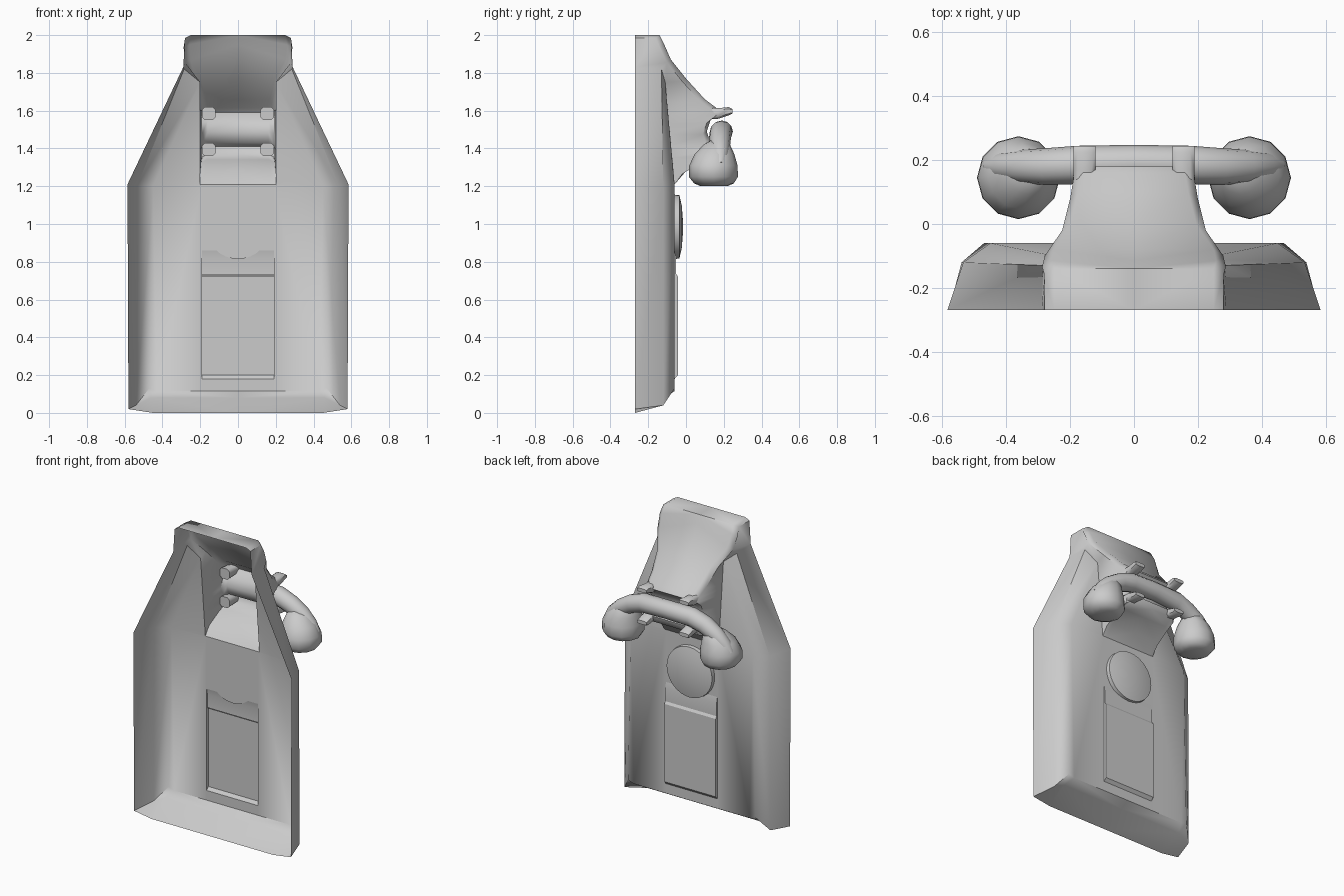
import bpy, bmesh, math
from mathutils import Vector

cube = bpy.data.objects.get("Cube")
if cube:
    bpy.data.objects.remove(cube)

grey = bpy.data.materials.new("plain grey")
grey.use_nodes = True
colour = (0.6, 0.6, 0.6, 1)
grey.diffuse_color = colour
grey.node_tree.nodes["Principled BSDF"].inputs["Base Color"].default_value = colour


def finish(name, bm, angle=50, open_shell=False):
    """Weld, orient and smooth a mesh, then add it to the scene."""
    bmesh.ops.remove_doubles(bm, verts=bm.verts, dist=0.002)
    bmesh.ops.recalc_face_normals(bm, faces=bm.faces)
    if open_shell and sum(f.normal.y * f.calc_area() for f in bm.faces) < 0:
        bmesh.ops.reverse_faces(bm, faces=bm.faces)
    mesh = bpy.data.meshes.new(name)
    bm.to_mesh(mesh)
    bm.free()
    obj = bpy.data.objects.new(name, mesh)
    bpy.context.collection.objects.link(obj)
    mesh.materials.append(grey)
    bpy.ops.object.select_all(action='DESELECT')
    obj.select_set(True)
    bpy.context.view_layer.objects.active = obj
    bpy.ops.object.shade_smooth_by_angle(angle=math.radians(angle))
    return obj


def face(bm, points):
    """Add a face and its mirror image across x."""
    clean = [p for i, p in enumerate(points) if (Vector(p) - Vector(points[i - 1])).length > 1e-5]
    if len(clean) < 3:
        return
    for s in (1, -1):
        bm.faces.new([bm.verts.new((s * x, y, z)) for x, y, z in clean])


def strip(bm, a, b):
    """Join two rows of points with quads."""
    for i in range(len(a) - 1):
        face(bm, [a[i], a[i + 1], b[i + 1], b[i]])


def loft(bm, rings, caps=True):
    rows = [[bm.verts.new(p) for p in r] for r in rings]
    n = len(rows[0])
    for a, b in zip(rows, rows[1:]):
        for i in range(n):
            bm.faces.new([a[i], a[(i + 1) % n], b[(i + 1) % n], b[i]])
    if caps:
        bm.faces.new(rows[0])
        bm.faces.new(rows[-1])


# Body shell: wall rim, chamfer and front plateau, open towards the wall
rim = [(0, -.27, 0), (.45, -.27, 0), (.58, -.27, .02), (.585, -.27, 1.21), (.29, -.27, 1.83)]
bend = [(0, -.12, .08), (.46, -.12, .08), (.54, -.12, .04), (.535, -.12, 1.2), (.285, -.13, 1.82)]
edge = [(0, -.06, .115), (.43, -.06, .115), (.47, -.06, .13), (.45, -.06, 1.2), (.2, -.11, 1.75)]
neck_foot = (.2, -.06, 1.21)
bm = bmesh.new()
strip(bm, rim, bend)
strip(bm, bend, edge)
face(bm, [edge[3], edge[4], neck_foot])
face(bm, [(.19, -.06, .115)] + edge[1:4] + [neck_foot, (.19, -.06, 1.21)])
for low, high in ((.115, .18), (.86, 1.21)):
    face(bm, [(0, -.06, low), (.19, -.06, low), (.19, -.06, high), (0, -.06, high)])

# Neck: y, z and half width down the front, over the cradle and back under it
neck = [(-.27, 2, .28), (-.14, 2, .28), (-.115, 1.95, .288), (-.08, 1.87, .28),
        (0, 1.77, .225), (.1, 1.66, .2), (.16, 1.615, .19), (.18, 1.59, .19),
        (.13, 1.55, .19), (.11, 1.49, .19), (.13, 1.43, .19), (.18, 1.41, .19),
        (.17, 1.37, .19), (.1, 1.34, .195), (0, 1.28, .2), (-.06, 1.21, .2)]
middle, shoulder, corner = [], [], []
for y, z, w in neck:
    middle.append((0, y, z))
    shoulder.append((w - .03, y, z))
    corner.append((w, max(y - .02, -.27), z - .015))
corner[-1] = neck_foot
strip(bm, middle, shoulder)
strip(bm, shoulder, corner)
face(bm, corner[:4] + [bend[4], rim[4]])
foot = []
for x, y, z in corner[3:]:
    t = min(max((1.75 - z) / .54, 0), 1)
    foot.append(Vector(edge[4]).lerp(Vector(neck_foot), t)[:])
foot[0] = bend[4]
strip(bm, corner[3:], foot)
finish("body_shell", bm, 55, True)

# Raised lower panel
panel = [(-.06, .18), (-.042, .2), (-.042, .72), (-.052, .735), (-.052, .82), (-.06, .86)]
bm = bmesh.new()
strip(bm, [(0, y, z) for y, z in panel], [(.19, y, z) for y, z in panel])
strip(bm, [(.19, y, z) for y, z in panel], [(.19, -.06, z) for y, z in panel])
finish("lower_panel", bm, 30, True)

# Domed dial
bm = bmesh.new()
rings = []
for y, r in ((-.06, .17), (-.035, .168), (-.022, .11), (-.016, .03)):
    rings.append([(r * math.cos(a * math.tau / 32), y, .985 + r * math.sin(a * math.tau / 32))
                  for a in range(32)])
loft(bm, rings)
finish("dial", bm, 40)

# Cradle prongs: an upper and a lower pair
for row, z, lift in (("upper", 1.585, .012), ("lower", 1.395, -.012)):
    for side, s in (("left", 1), ("right", -1)):
        bm = bmesh.new()
        rings = []
        for y, dz, h in ((.08, 0, .035), (.17, 0, .028), (.225, lift, .022), (.245, lift, .012)):
            rings.append([(s * (.155 + .035 * u), y, z + dz + h * v)
                          for u, v in ((-1, -.6), (-.6, -1), (.6, -1), (1, -.6),
                                       (1, .6), (.6, 1), (-.6, 1), (-1, .6))])
        loft(bm, rings)
        finish(f"{row}_{side}_prong", bm, 50)

# Handset grip: tapered tube arching down into both ends
half = [(0, .19, 1.49, .058), (.18, .185, 1.485, .06), (.27, .18, 1.455, .058),
        (.35, .18, 1.41, .053), (.41, .18, 1.36, .045), (.45, .18, 1.31, .03)]
path = [(-x, y, z, r) for x, y, z, r in half[:0:-1]] + half
bm = bmesh.new()
rings = []
for i, (x, y, z, r) in enumerate(path):
    a, b = path[max(i - 1, 0)], path[min(i + 1, len(path) - 1)]
    tilt = math.atan2(b[2] - a[2], b[0] - a[0])
    ring = []
    for k in range(12):
        t = k * math.tau / 12
        up = r * math.sin(t)
        ring.append((x - up * math.sin(tilt), y + r * math.cos(t), z + up * math.cos(tilt)))
    rings.append(ring)
loft(bm, rings)
finish("handset_grip", bm, 60)

# Handset cups: z, radius and inward lean
cup = [(1.2, .07, .005), (1.215, .105, .005), (1.25, .13, 0), (1.31, .128, 0),
       (1.37, .105, .01), (1.42, .07, .03), (1.445, .035, .04)]
for side, s in (("left", 1), ("right", -1)):
    bm = bmesh.new()
    rings = []
    for z, r, lean in cup:
        rings.append([(s * (.362 - lean) + r * math.cos(k * math.tau / 12),
                       .145 + lean * .6 + r * math.sin(k * math.tau / 12), z) for k in range(12)])
    loft(bm, rings)
    finish(f"handset_{side}_cup", bm, 45)
